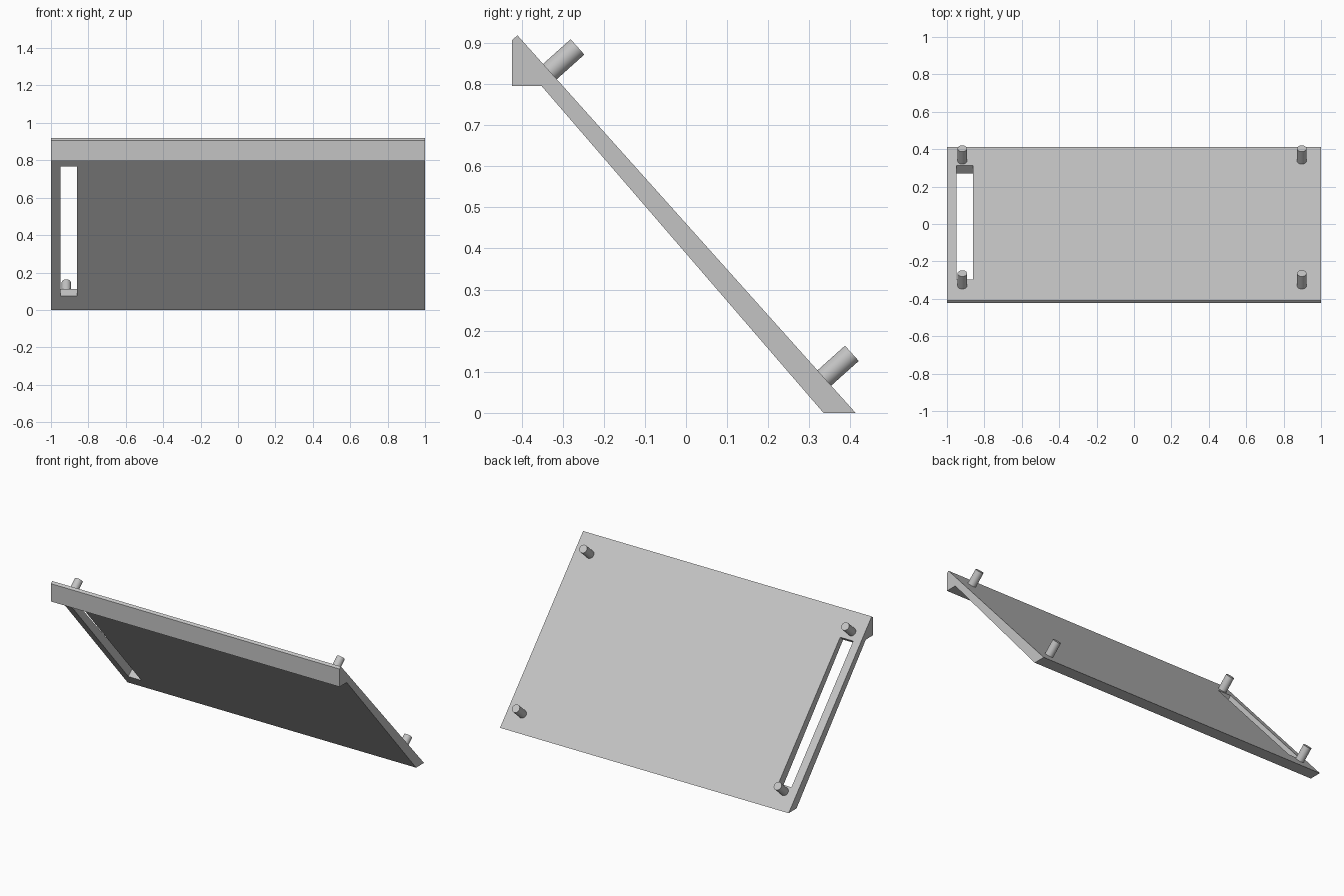
import bpy
import bmesh
import math
from mathutils import Vector, Matrix

if "Cube" in bpy.data.objects:
    bpy.data.objects.remove(bpy.data.objects["Cube"], do_unlink=True)

# One plain grey for everything
grey = bpy.data.materials.new("light_grey")
grey.use_nodes = True
colour = (0.55, 0.55, 0.55, 1)
grey.diffuse_color = colour
grey.node_tree.nodes["Principled BSDF"].inputs["Base Color"].default_value = colour

# Sloping upper surface: end points in (y, z), its direction and outward normal
top = Vector((0, -0.41, 0.9185))
foot = Vector((0, 0.4125, 0))
slope = (foot - top).normalized()
normal = Vector((1, 0, 0)).cross(slope)
if normal.z < 0:
    normal = -normal
frame = Matrix((slope.cross(normal), slope, normal)).transposed().to_4x4()


def on_slope(x, y):
    """Point of the upper surface at x, y."""
    point = top.lerp(foot, (y - top.y) / (foot.y - top.y))
    point.x = x
    return point


def make_object(name, bm):
    bmesh.ops.recalc_face_normals(bm, faces=bm.faces)
    mesh = bpy.data.meshes.new(name)
    bm.to_mesh(mesh)
    bm.free()
    mesh.materials.append(grey)
    obj = bpy.data.objects.new(name, mesh)
    bpy.context.collection.objects.link(obj)
    return obj


def select_only(obj):
    bpy.ops.object.select_all(action="DESELECT")
    obj.select_set(True)
    bpy.context.view_layer.objects.active = obj


# Tapered sloping panel with a lip block along its upper edge
profile = [(-0.423, 0.7955), (-0.423, 0.907), (top.y, top.z),
           (foot.y, foot.z), (0.3345, 0), (-0.3516, 0.7955)]
bm = bmesh.new()
side = bm.faces.new([bm.verts.new((-1, y, z)) for y, z in profile])
extruded = bmesh.ops.extrude_face_region(bm, geom=[side])["geom"]
bmesh.ops.translate(bm, vec=(2, 0, 0),
                    verts=[v for v in extruded if isinstance(v, bmesh.types.BMVert)])
panel = make_object("sloping_panel", bm)

# Long slot cut square to the upper surface
upper_end, lower_end = on_slope(-0.905, -0.298), on_slope(-0.905, 0.313)
size = Matrix.Diagonal((0.09, (lower_end - upper_end).length, 0.3, 1))
bm = bmesh.new()
bmesh.ops.create_cube(bm, size=1, matrix=Matrix.Translation(
    (upper_end + lower_end) / 2) @ frame @ size)
cutter = make_object("slot_cutter", bm)
cutter.hide_render = True
cut = panel.modifiers.new("slot", "BOOLEAN")
cut.operation = "DIFFERENCE"
cut.solver = "EXACT"
cut.object = cutter
select_only(panel)
bpy.ops.object.modifier_apply(modifier=cut.name)
bpy.data.objects.remove(cutter, do_unlink=True)

# Four round pegs standing square to the upper surface
height, sunk = 0.09, 0.01
for side_name, x in (("right", -0.918), ("left", 0.897)):
    for level, y in (("upper", -0.331), ("lower", 0.3365)):
        centre = on_slope(x, y) + normal * (height - sunk) / 2
        bm = bmesh.new()
        bmesh.ops.create_cone(bm, cap_ends=True, segments=32, radius1=0.025,
                              radius2=0.025, depth=height + sunk,
                              matrix=Matrix.Translation(centre) @ frame)
        peg = make_object(f"{level}_{side_name}_peg", bm)
        select_only(peg)
        bpy.ops.object.shade_smooth_by_angle(angle=math.radians(40))
